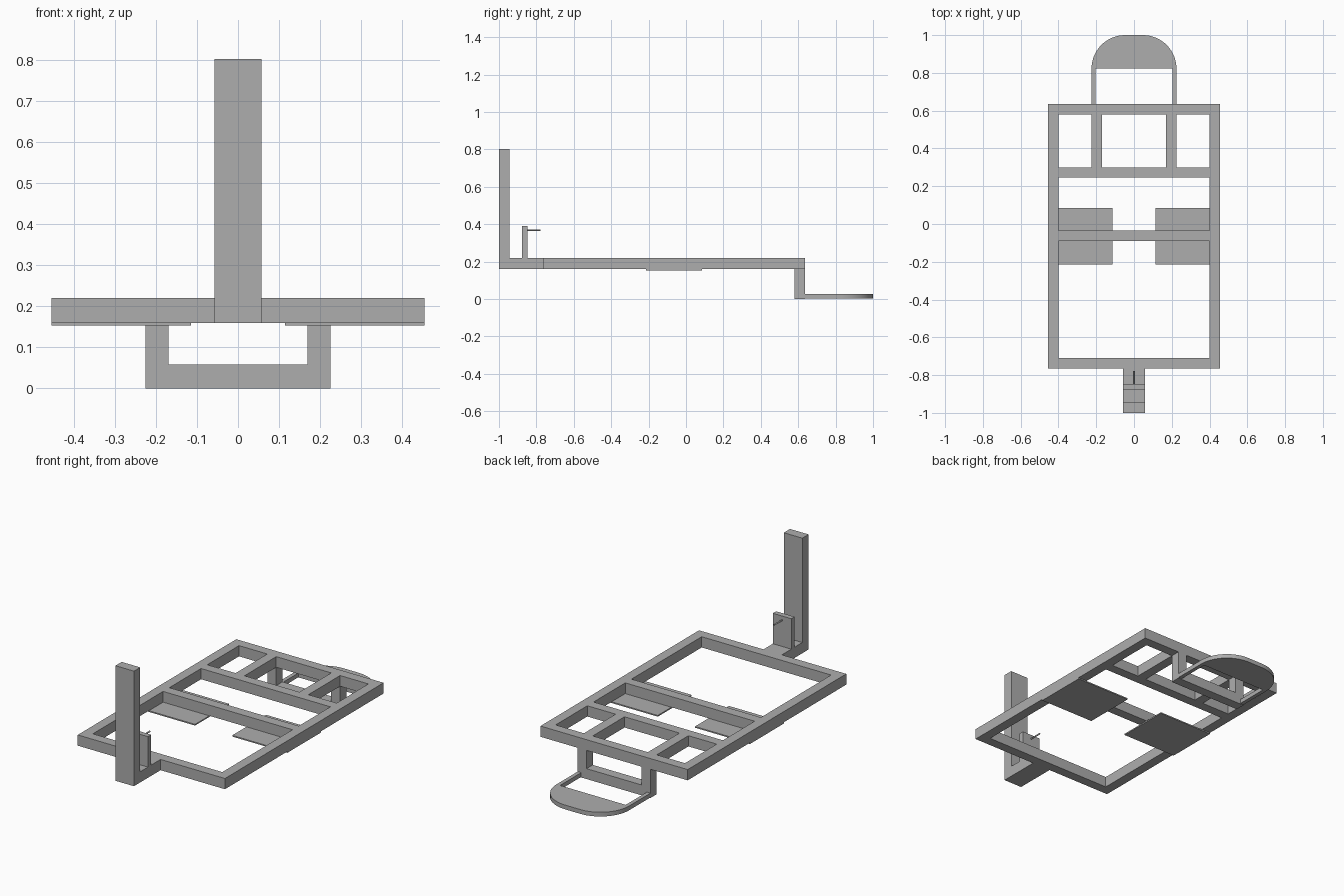
import bpy, bmesh, math
from mathutils import Matrix, Vector

cube = bpy.data.objects.get("Cube")
if cube:
    bpy.data.objects.remove(cube, do_unlink=True)

grey = bpy.data.materials.new("plain grey")
grey.use_nodes = True
colour = (0.42, 0.42, 0.42, 1)
grey.diffuse_color = colour
grey.node_tree.nodes["Principled BSDF"].inputs["Base Color"].default_value = colour


def finish(name, bm):
    bmesh.ops.recalc_face_normals(bm, faces=bm.faces)
    mesh = bpy.data.meshes.new(name)
    bm.to_mesh(mesh)
    bm.free()
    mesh.materials.append(grey)
    obj = bpy.data.objects.new(name, mesh)
    bpy.context.collection.objects.link(obj)
    return obj


def box(name, x, y, z):
    bm = bmesh.new()
    bmesh.ops.create_cube(bm, size=1)
    for v in bm.verts:
        v.co = [r[0] + (r[1] - r[0]) * (c + 0.5) for r, c in zip((x, y, z), v.co)]
    return finish(name, bm)


def extrude(bm, depth):
    """Give the flat faces thickness along a vector."""
    made = bmesh.ops.extrude_face_region(bm, geom=list(bm.faces), use_keep_orig=True)
    moved = [g for g in made["geom"] if isinstance(g, bmesh.types.BMVert)]
    bmesh.ops.translate(bm, verts=moved, vec=depth)


def lattice(name, bars, place, depth):
    """Union of flat rectangles (u0, u1, v0, v1), made as one welded solid."""
    us = sorted({u for b in bars for u in b[:2]})
    vs = sorted({v for b in bars for v in b[2:]})
    bm = bmesh.new()
    for u0, u1 in zip(us, us[1:]):
        for v0, v1 in zip(vs, vs[1:]):
            u, v = (u0 + u1) / 2, (v0 + v1) / 2
            if any(b[0] < u < b[1] and b[2] < v < b[3] for b in bars):
                corners = ((u0, v0), (u1, v0), (u1, v1), (u0, v1))
                bm.faces.new([bm.verts.new(place(*c)) for c in corners])
    bmesh.ops.remove_doubles(bm, verts=bm.verts, dist=1e-5)
    extrude(bm, Vector(depth))
    return finish(name, bm)


# Main frame: rails, cross bars, short rear rails and front neck
W, T = 0.455, 0.055
FRONT, BACK, NECK = -0.765, 0.635, 0.057
LOW, HIGH = 0.16, 0.22
bars = [(-W, W, y, y + T) for y in (FRONT, -0.09, 0.245, BACK - T)]
bars += [(-W, T - W, FRONT, BACK), (W - T, W, FRONT, BACK)]
bars += [(-0.225, -0.17, 0.3, BACK - T), (0.17, 0.225, 0.3, BACK - T)]
bars += [(-NECK, NECK, -1, FRONT)]
lattice("main_frame", bars, lambda u, v: (u, v, LOW), (0, 0, HIGH - LOW))

# Thin plates under the side rails
for side, x in (("left", (0.115, W)), ("right", (-W, -0.115))):
    box(side + "_plate", x, (-0.215, 0.085), (0.153, LOW))

# Front post, small bracket and its pin
box("front_post", (-NECK, NECK), (-1, -0.945), (HIGH, 0.803))
box("front_bracket", (-NECK, NECK), (-0.877, -0.848), (HIGH, 0.39))
bm = bmesh.new()
bmesh.ops.create_cone(bm, cap_ends=True, segments=12, radius1=0.004, radius2=0.004, depth=0.07,
                      matrix=Matrix.Translation((0, -0.813, 0.367)) @ Matrix.Rotation(math.pi / 2, 4, "X"))
finish("bracket_pin", bm)

# Rear hanger: two legs joined by a bottom bar
hanger = [(-0.225, -0.17, 0, LOW), (0.17, 0.225, 0, LOW), (-0.225, 0.225, 0, 0.058)]
lattice("rear_hanger", hanger, lambda u, v: (u, BACK - T, v), (0, T, 0))

# Rounded rear footplate carried on two thin arms
R, X, Y = 0.178, 0.225, 0.822
arc = [(X - R + R * math.cos(a), Y + R * math.sin(a))
       for a in (math.pi / 2 * i / 16 for i in range(17))]
half = [(0.203, Y), (0.203, BACK), (X, BACK)] + arc
outline = half + [(-x, y) for x, y in reversed(half)]
bm = bmesh.new()
bm.faces.new([bm.verts.new((x, y, 0.003)) for x, y in outline])
extrude(bm, Vector((0, 0, 0.024)))
footplate = finish("rear_footplate", bm)
bpy.context.view_layer.objects.active = footplate
footplate.select_set(True)
bpy.ops.object.shade_smooth_by_angle(angle=math.radians(30))
